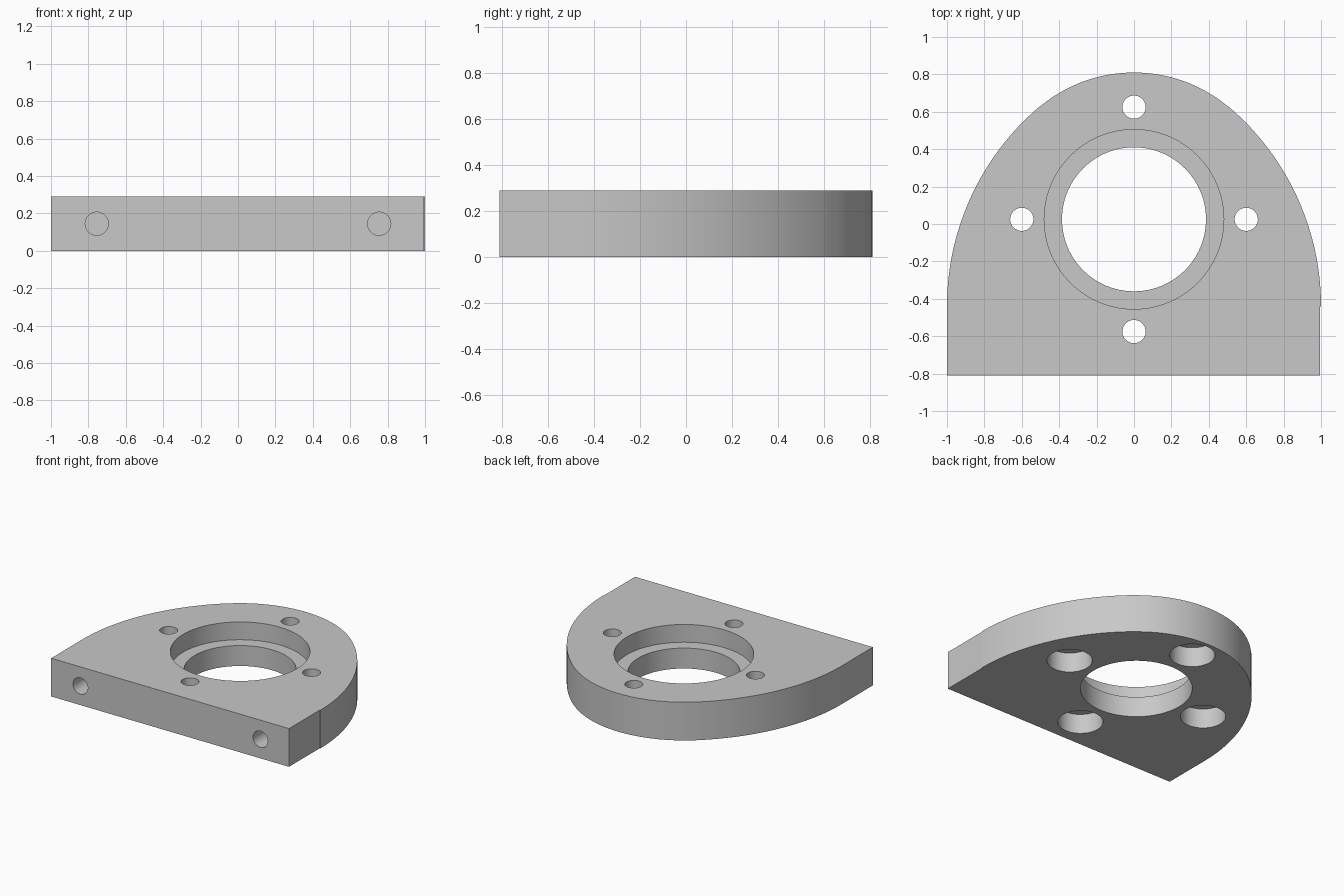
import bpy, bmesh, math
from mathutils import Matrix

cube = bpy.data.objects.get("Cube")
if cube:
    bpy.data.objects.remove(cube, do_unlink=True)

THICK = 0.29
BORE_Y = 0.025          # centre of the bore and the bolt circle
TOP_R = 0.785           # crown arc around the bore
SIDE_R = 1.40           # flank arcs, tangent to the crown
SIDE_Y = -0.44          # where the straight walls end
FRONT_Y = -0.81

metal = bpy.data.materials.new("plain grey")
metal.use_nodes = True
grey = (0.58, 0.58, 0.58, 1)
metal.diffuse_color = grey
metal.node_tree.nodes["Principled BSDF"].inputs["Base Color"].default_value = grey


def arc(cx, cy, r, a0, a1, n):
    return [(cx + r * math.cos(a0 + (a1 - a0) * i / n),
             cy + r * math.sin(a0 + (a1 - a0) * i / n)) for i in range(n + 1)]


def make_object(name, bm):
    bmesh.ops.recalc_face_normals(bm, faces=bm.faces)
    mesh = bpy.data.meshes.new(name)
    bm.to_mesh(mesh)
    bm.free()
    mesh.materials.append(metal)
    obj = bpy.data.objects.new(name, mesh)
    bpy.context.collection.objects.link(obj)
    return obj


# Outline: right flank, crown, left flank, straight front
turn = math.atan2(BORE_Y - SIDE_Y, SIDE_R - 1)
right = arc(1 - SIDE_R, SIDE_Y, SIDE_R, 0, turn, 24)
crown = arc(0, BORE_Y, TOP_R, turn, math.pi - turn, 40)[1:-1]
left = [(-x, y) for x, y in reversed(right)]
outline = [(0.995, FRONT_Y), (0.995, SIDE_Y)] + right + crown + left + [(-1, FRONT_Y)]

# Extruded plate
bm = bmesh.new()
base = bm.faces.new([bm.verts.new((x, y, 0)) for x, y in outline])
top = bmesh.ops.extrude_face_region(bm, geom=[base])
bmesh.ops.translate(bm, vec=(0, 0, THICK),
                    verts=[v for v in top["geom"] if isinstance(v, bmesh.types.BMVert)])
plate = make_object("flange_plate", bm)


def drill(start, direction, radius, depth, sides=48):
    """Cut a round hole from a surface point inward."""
    over = 0.05
    rot = Matrix.Rotation(-math.pi / 2, 4, "X") if direction == "y" else Matrix()
    bm = bmesh.new()
    bmesh.ops.create_cone(bm, cap_ends=True, segments=sides, radius1=radius,
                          radius2=radius, depth=depth + over,
                          matrix=Matrix.Translation(start) @ rot
                          @ Matrix.Translation((0, 0, (depth - over) / 2)))
    cutter = make_object("hole_cutter", bm)
    cutter.hide_render = True
    mod = plate.modifiers.new("hole", "BOOLEAN")
    mod.operation = "DIFFERENCE"
    mod.solver = "EXACT"
    mod.object = cutter
    bpy.ops.object.modifier_apply(modifier=mod.name)
    bpy.data.objects.remove(cutter, do_unlink=True)


bpy.ops.object.select_all(action="DESELECT")
bpy.context.view_layer.objects.active = plate
plate.select_set(True)

# Central bore with a stepped seat open to the top
drill((0, BORE_Y, 0), "z", 0.385, THICK + 0.05, 96)
drill((0, BORE_Y, THICK - 0.085), "z", 0.48, 0.15, 96)

# Four bolt holes, widened from below
for i in range(4):
    a = i * math.pi / 2
    x, y = 0.6 * math.cos(a), BORE_Y + 0.6 * math.sin(a)
    drill((x, y, 0), "z", 0.062, THICK + 0.05)
    drill((x, y, 0), "z", 0.156, 0.15)

# Two blind mounting holes in the front edge
for side in (-1, 1):
    drill((side * 0.755, FRONT_Y, THICK / 2), "y", 0.062, 0.4)

bpy.ops.object.shade_smooth_by_angle(angle=math.radians(30))
